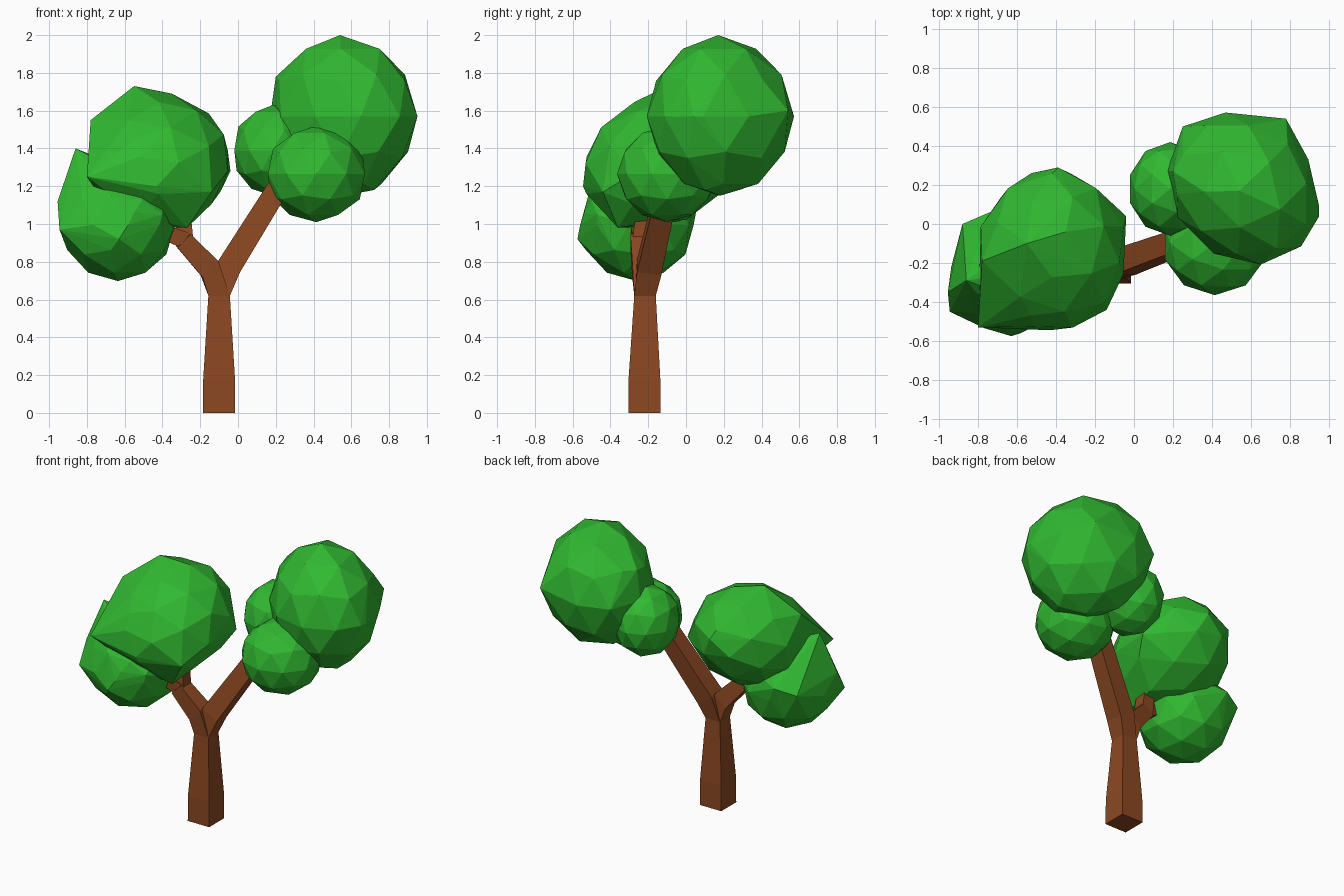
import bpy, bmesh
from math import radians
from mathutils import Vector, Matrix

if "Cube" in bpy.data.objects:
    bpy.data.objects.remove(bpy.data.objects["Cube"])


def material(name, color):
    m = bpy.data.materials.new(name)
    m.diffuse_color = color
    m.use_nodes = True
    m.node_tree.nodes["Principled BSDF"].inputs["Base Color"].default_value = m.diffuse_color
    return m


bark = material("bark", (0.26, 0.065, 0.016, 1))
leaf = material("leaf", (0.03, 0.48, 0.03, 1))


def finish(name, bm, mat):
    bmesh.ops.recalc_face_normals(bm, faces=bm.faces)
    me = bpy.data.meshes.new(name)
    bm.to_mesh(me)
    bm.free()
    me.materials.append(mat)
    ob = bpy.data.objects.new(name, me)
    bpy.context.collection.objects.link(ob)
    return ob


def limb(name, path):
    """Square-section limb; path holds (centre, half width, section direction)."""
    bm = bmesh.new()
    rings = []
    for centre, h, direction in path:
        c, t = Vector(centre), Vector(direction).normalized()
        u = Vector((0, 1, 0))
        u = (u - t * u.dot(t)).normalized()
        v = t.cross(u)
        rings.append([bm.verts.new(c + u * a * h + v * b * h)
                      for a, b in ((-1, -1), (1, -1), (1, 1), (-1, 1))])
    for r, s in zip(rings, rings[1:]):
        for i in range(4):
            j = (i + 1) % 4
            bm.faces.new((r[i], r[j], s[j], s[i]))
    bm.faces.new(rings[0])
    bm.faces.new(rings[-1])
    return finish(name, bm, bark)


def crown(name, centre, radii, tilt=0, yaw=0, corners=()):
    """Low-poly foliage: faceted ellipsoid pulled out to a few corners."""
    bm = bmesh.new()
    xf = (Matrix.Translation(centre) @ Matrix.Rotation(radians(yaw), 4, 'Z')
          @ Matrix.Rotation(radians(tilt), 4, 'X') @ Matrix.Diagonal((*radii, 1)))
    bmesh.ops.create_icosphere(bm, subdivisions=2, radius=1.0, matrix=xf)
    if corners:
        pts = [v.co.copy() for v in bm.verts] + [Vector(p) for p in corners]
        bm.clear()
        for p in pts:
            bm.verts.new(p)
        bmesh.ops.convex_hull(bm, input=bm.verts)
        loose = [v for v in bm.verts if not v.link_faces]
        bmesh.ops.delete(bm, geom=loose, context='VERTS')
    return finish(name, bm, leaf)


# Trunk and branches
up = (0, 0, 1)
limb("trunk", [((-0.1, -0.22, 0), 0.085, up), ((-0.1, -0.22, 0.18), 0.084, up),
               ((-0.1, -0.217, 0.62), 0.057, up)])
right = (0.5, 0.16, 0.82)
limb("right_branch", [((-0.1, -0.217, 0.62), 0.057, up),
                      ((-0.05, -0.195, 0.77), 0.065, right),
                      ((0.28, -0.075, 1.3), 0.055, right)])
left = (-0.7, -0.12, 0.68)
limb("left_branch", [((-0.1, -0.217, 0.62), 0.057, up),
                     ((-0.15, -0.225, 0.765), 0.06, left),
                     ((-0.29, -0.245, 0.915), 0.05, left)])
limb("left_upper_twig", [((-0.28, -0.24, 0.9), 0.045, (-0.1, 0.1, 1)),
                         ((-0.295, -0.22, 1.1), 0.04, (-0.1, 0.1, 1))])
limb("left_lower_twig", [((-0.27, -0.24, 0.91), 0.045, (-1, -0.1, 0.4)),
                         ((-0.5, -0.27, 1.0), 0.035, (-1, -0.1, 0.4))])

# Foliage on the right branch
crown("right_top_crown", (0.56, 0.182, 1.57), (0.36, 0.42, 0.42), 0, 45,
      [(0.2, 0.27, 1.78), (0.54, 0.17, 2.0), (0.95, 0.04, 1.57),
       (0.78, 0.54, 1.6), (0.25, 0.5, 1.57), (0.72, 0.1, 1.18)])
crown("right_front_crown", (0.415, -0.1, 1.265), (0.27, 0.265, 0.255))
crown("right_back_crown", (0.185, 0.18, 1.39), (0.215, 0.24, 0.24))

# Foliage on the left branch
crown("left_top_crown", (-0.42, -0.135, 1.335), (0.385, 0.43, 0.34), 24, 0,
      [(-0.55, -0.1, 1.73), (-0.35, -0.04, 1.69), (-0.78, -0.19, 1.55),
       (-0.8, -0.53, 1.25), (-0.53, -0.47, 1.46), (-0.04, 0.04, 1.28),
       (-0.14, -0.44, 1.17), (-0.43, -0.545, 1.2), (-0.27, -0.36, 0.98),
       (-0.39, 0.29, 1.45)])
crown("left_low_crown", (-0.635, -0.26, 0.995), (0.305, 0.305, 0.297), 0, 10,
      [(-0.86, -0.29, 1.4), (-0.88, 0.0, 1.06), (-0.945, -0.45, 0.97),
       (-0.955, -0.35, 1.12), (-0.63, -0.575, 0.92), (-0.74, 0.06, 1.1),
       (-0.55, -0.54, 1.06), (-0.4, -0.47, 1.05)])
